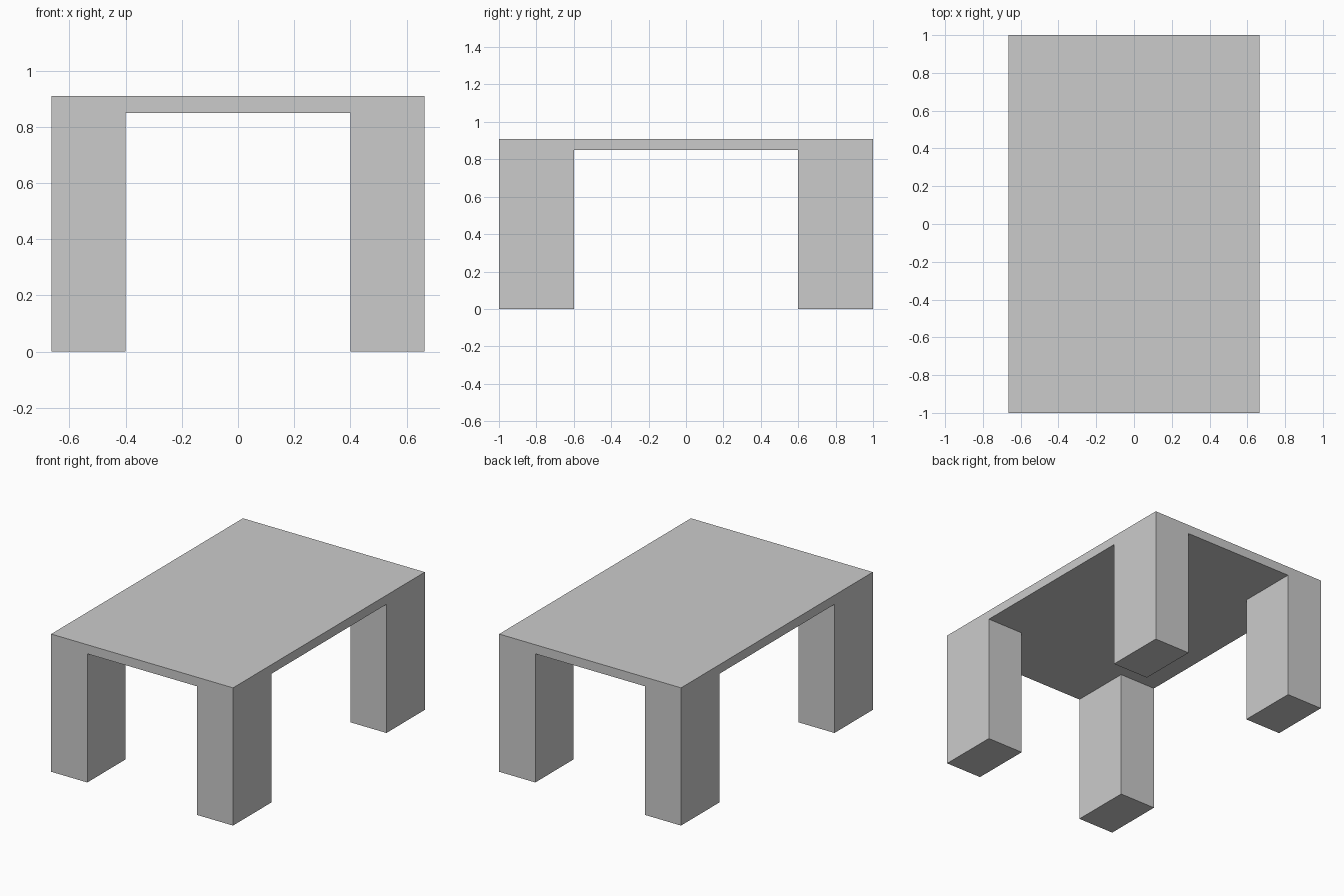
import bpy

if "Cube" in bpy.data.objects:
    bpy.data.objects.remove(bpy.data.objects["Cube"])

HALF_X, HALF_Y = 0.664, 1.0      # outer half sizes
GAP_X, GAP_Y = 0.4, 0.6          # half openings between the legs
UNDERSIDE, HEIGHT = 0.849, 0.909


def box(name, low, high):
    """Axis-aligned box between two corners."""
    centre = [(a + b) / 2 for a, b in zip(low, high)]
    bpy.ops.mesh.primitive_cube_add(size=1, location=centre)
    obj = bpy.context.object
    obj.name = obj.data.name = name
    obj.scale = [b - a for a, b in zip(low, high)]
    bpy.ops.object.transform_apply(location=False, rotation=False, scale=True)
    return obj


# Table top
box("table_top", (-HALF_X, -HALF_Y, UNDERSIDE), (HALF_X, HALF_Y, HEIGHT))

# Four corner legs, flush with the top's edges
for end, sy in (("front", -1), ("back", 1)):
    for side, sx in (("left", -1), ("right", 1)):
        xs = sorted((sx * GAP_X, sx * HALF_X))
        ys = sorted((sy * GAP_Y, sy * HALF_Y))
        box(f"{end}_{side}_leg", (xs[0], ys[0], 0), (xs[1], ys[1], UNDERSIDE))
